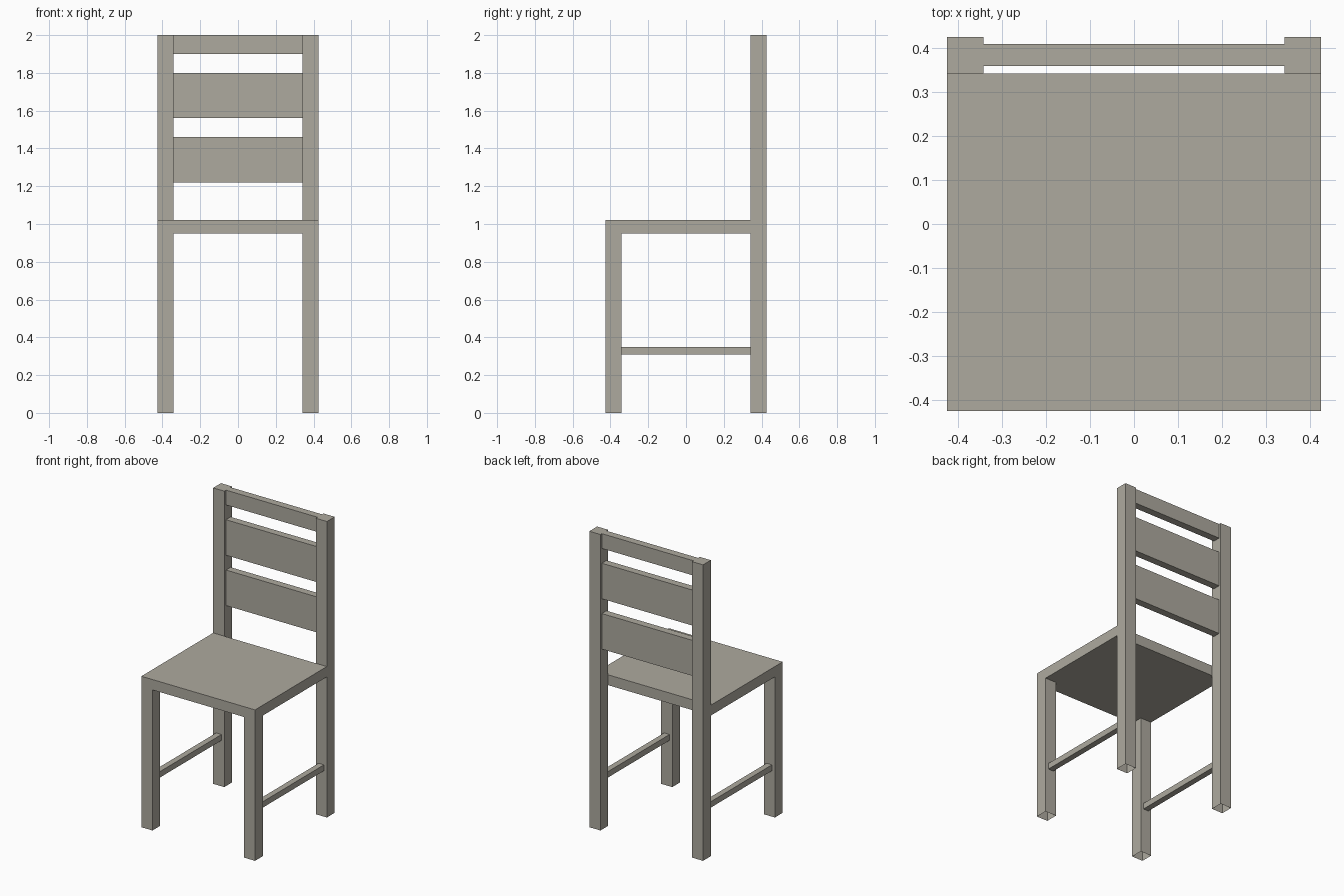
import bpy, bmesh

if "Cube" in bpy.data.objects:
    bpy.data.objects.remove(bpy.data.objects["Cube"])

wood = bpy.data.materials.new("warm grey wood")
wood.diffuse_color = (0.42, 0.40, 0.345, 1)
wood.use_nodes = True
wood.node_tree.nodes["Principled BSDF"].inputs["Base Color"].default_value = wood.diffuse_color


def box(name, x, y, z, open_ends=()):
    """Box between (min, max) pairs; open_ends lists z-normal signs to leave open."""
    bm = bmesh.new()
    bmesh.ops.create_cube(bm, size=1)
    for v in bm.verts:
        v.co = [lo + (c + 0.5) * (hi - lo) for c, (lo, hi) in zip(v.co, (x, y, z))]
    bm.normal_update()
    ends = [f for f in bm.faces if round(f.normal.z) in open_ends and abs(f.normal.z) > 0.5]
    bmesh.ops.delete(bm, geom=ends, context='FACES_ONLY')
    mesh = bpy.data.meshes.new(name)
    bm.to_mesh(mesh)
    bm.free()
    mesh.materials.append(wood)
    obj = bpy.data.objects.new(name, mesh)
    bpy.context.collection.objects.link(obj)
    return obj


OUT, IN = 0.425, 0.342          # outer and inner faces of the legs
SEAT_LOW, SEAT_TOP = 0.95, 1.02

# Seat, stopping at the front of the back posts
box("seat", (-OUT, OUT), (-OUT, IN), (SEAT_LOW, SEAT_TOP))

# Legs (hollow at the foot) and side stretchers
for side, s in (("left", -1), ("right", 1)):
    leg_x = sorted((s * IN, s * OUT))
    box(side + "_front_leg", leg_x, (-OUT, -IN), (0, SEAT_LOW), (-1, 1))
    box(side + "_back_post", leg_x, (IN, OUT), (0, 2), (-1,))
    box(side + "_stretcher", sorted((s * 0.363, s * 0.403)), (-IN, IN), (0.31, 0.35))

# Backrest slats
for name, z in (("lower_slat", (1.22, 1.46)),
                ("middle_slat", (1.56, 1.80)),
                ("top_rail", (1.90, 2.0))):
    box(name, (-IN, IN), (0.36, 0.41), z)
